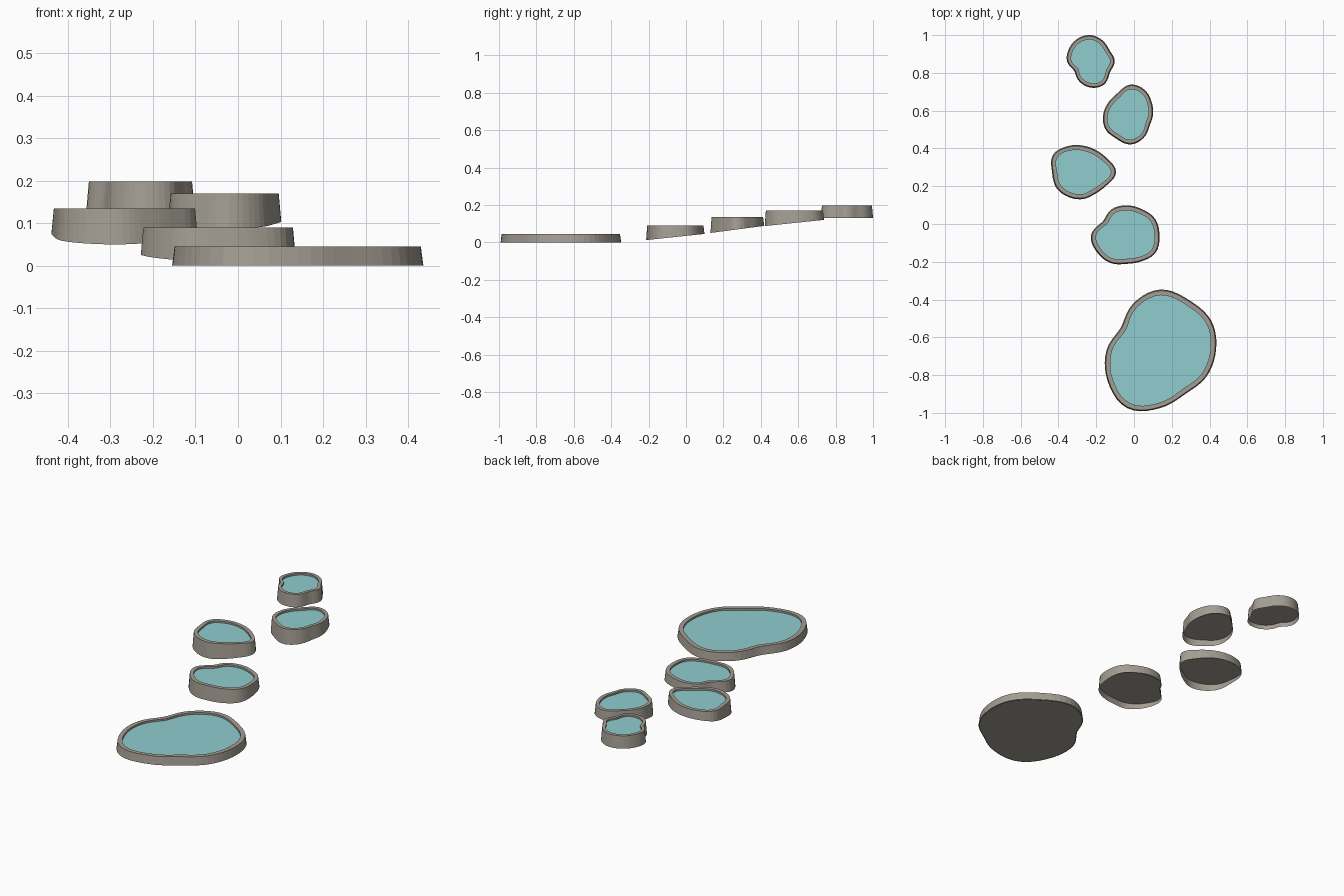
import bpy, bmesh
from math import sin, cos, pi

cube = bpy.data.objects.get("Cube")
if cube:
    bpy.data.objects.remove(cube)


def make_material(name, colour):
    mat = bpy.data.materials.new(name)
    mat.use_nodes = True
    mat.diffuse_color = colour
    mat.node_tree.nodes["Principled BSDF"].inputs["Base Color"].default_value = colour
    return mat


stone = make_material("warm grey stone", (0.37, 0.34, 0.29, 1))
water = make_material("pale turquoise water", (0.28, 0.61, 0.63, 1))

STEPS = 5          # segments between neighbouring outline radii
TAPER = 0.006      # how far the wall leans inward
WATER_DROP = 0.01  # water level below the rim
FLOOR_DROP = 0.045  # floor level below the rim


def smooth_radii(radii):
    """Closed Catmull-Rom interpolation of evenly spaced radii."""
    count, result = len(radii), []
    for i in range(count):
        a, b, c, d = (radii[(i + k) % count] for k in (-1, 0, 1, 2))
        for s in range(STEPS):
            t = s / STEPS
            result.append(b + 0.5 * t * (c - a + t * (2*a - 5*b + 4*c - d
                                                      + t * (3*(b - c) + d - a))))
    return result


def add_object(name, bm, mat):
    bmesh.ops.recalc_face_normals(bm, faces=[f for f in bm.faces if len(f.verts) == 4])
    mesh = bpy.data.meshes.new(name)
    bm.to_mesh(mesh)
    bm.free()
    mesh.materials.append(mat)
    bpy.context.collection.objects.link(bpy.data.objects.new(name, mesh))


def build_pool(name, centre, top, front_base, back_base, rim, radii):
    radii = smooth_radii(radii)
    angles = [2 * pi * i / len(radii) for i in range(len(radii))]
    cx, cy = centre
    ys = [cy + r * sin(a) for r, a in zip(radii, angles)]
    low, high = min(ys), max(ys)

    def base_height(y):
        return front_base + (back_base - front_base) * (y - low) / (high - low)

    def ring(bm, inset, height):
        points = [(cx + (r - inset) * cos(a), cy + (r - inset) * sin(a))
                  for r, a in zip(radii, angles)]
        return [bm.verts.new((x, y, height(y))) for x, y in points]

    # Basin: skirt following the slope, flat rim and short inner wall
    bm = bmesh.new()
    rings = [ring(bm, 0, base_height),
             ring(bm, TAPER, lambda y: top),
             ring(bm, rim, lambda y: top),
             ring(bm, rim, lambda y: top - WATER_DROP)]
    for lower, upper in zip(rings, rings[1:]):
        for i in range(len(lower)):
            bm.faces.new((lower[i - 1], lower[i], upper[i], upper[i - 1]))
    # Floor set inside the open-bottomed skirt
    floor = ring(bm, 0.003, lambda y: top - FLOOR_DROP)
    bm.faces.new(reversed(floor))
    add_object(name + "_basin", bm, stone)

    # Water surface
    bm = bmesh.new()
    bm.faces.new(ring(bm, rim, lambda y: top - WATER_DROP))
    add_object(name + "_water", bm, water)


# Pools from the lowest at the front to the highest at the back
build_pool("lowest_pool", (0.14, -0.67), 0.045, 0, 0, 0.03,
           (.294, .312, .307, .323, .288, .243, .286, .323, .352, .304, .265, .28))
build_pool("second_pool", (-0.04, -0.06), 0.09, 0.012, 0.045, 0.027,
           (.175, .175, .161, .159, .159, .146, .188, .18, .169, .151, .159, .18))
build_pool("third_pool", (-0.27, 0.275), 0.135, 0.05, 0.088, 0.027,
           (.175, .146, .135, .14, .159, .183, .164, .164, .153, .143, .132, .143))
build_pool("fourth_pool", (-0.02, 0.58), 0.17, 0.087, 0.12, 0.025,
           (.121, .131, .151, .158, .132, .132, .143, .153, .148, .159, .143, .119))
build_pool("highest_pool", (-0.23, 0.862), 0.198, 0.13, 0.13, 0.024,
           (.128, .116, .127, .138, .138, .132, .125, .101, .122, .14, .143, .119))
